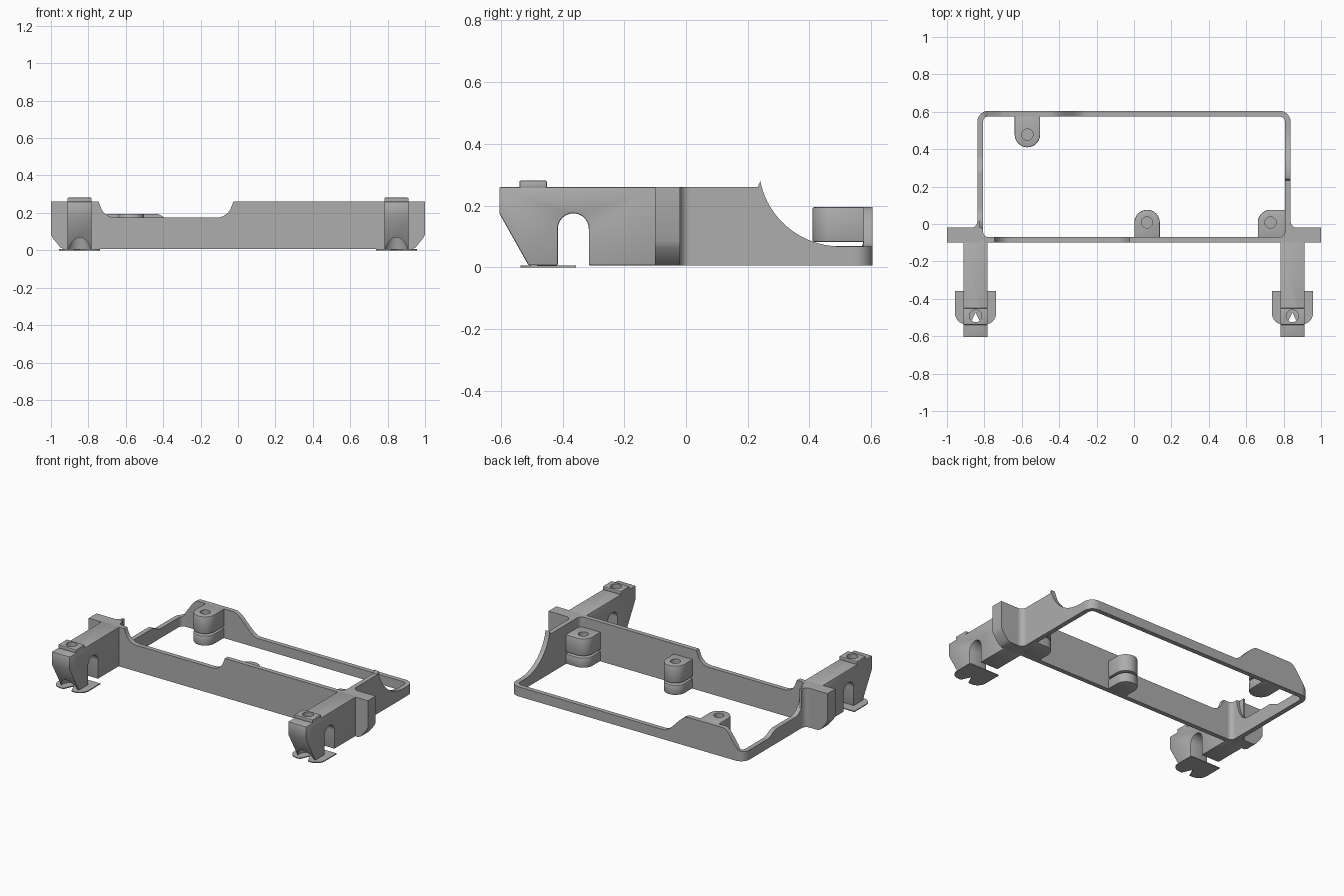
import bpy, bmesh
from math import sin, cos, pi, sqrt

if "Cube" in bpy.data.objects:
    bpy.data.objects.remove(bpy.data.objects["Cube"])

grey = bpy.data.materials.new("plain grey")
grey.use_nodes = True
grey.diffuse_color = (0.42, 0.42, 0.42, 1)
grey.node_tree.nodes["Principled BSDF"].inputs["Base Color"].default_value = (0.42, 0.42, 0.42, 1)

TOP, LOW = 0.26, 0.068      # high and low rim of the frame
WALL = 0.03


def finish(name, bm):
    bmesh.ops.recalc_face_normals(bm, faces=bm.faces)
    mesh = bpy.data.meshes.new(name)
    bm.to_mesh(mesh)
    bm.free()
    mesh.materials.append(grey)
    obj = bpy.data.objects.new(name, mesh)
    bpy.context.collection.objects.link(obj)
    return obj


def activate(obj):
    bpy.ops.object.select_all(action='DESELECT')
    obj.select_set(True)
    bpy.context.view_layer.objects.active = obj


def smooth(obj):
    activate(obj)
    bpy.ops.object.shade_smooth_by_angle(angle=0.6)


def prism(name, outline, lo, hi, place, bevel=0):
    """Extrude a 2D outline from lo to hi; place maps (a, b, depth) to xyz."""
    bm = bmesh.new()
    ends = [[bm.verts.new(place(a, b, d)) for a, b in outline] for d in (lo, hi)]
    for loop in ends:
        bm.faces.new(loop)
    for i in range(len(outline)):
        bm.faces.new((ends[0][i - 1], ends[0][i], ends[1][i], ends[1][i - 1]))
    obj = finish(name, bm)
    if bevel:
        mod = obj.modifiers.new("Bevel", 'BEVEL')
        mod.width, mod.segments, mod.angle_limit = bevel, 2, 0.7
        activate(obj)
        bpy.ops.object.modifier_apply(modifier=mod.name)
    return obj


def drill(obj, x, y, rings):
    """Cut a round hole whose (z, radius) profile is given by rings."""
    bm = bmesh.new()
    n = 32
    loops = [[bm.verts.new((x + r * cos(2 * pi * i / n), y + r * sin(2 * pi * i / n), z))
              for i in range(n)] for z, r in rings]
    bm.faces.new(loops[0])
    bm.faces.new(loops[-1])
    for a, b in zip(loops, loops[1:]):
        for i in range(n):
            bm.faces.new((a[i - 1], a[i], b[i], b[i - 1]))
    cutter = finish("hole_cutter", bm)
    cutter.hide_render = True
    mod = obj.modifiers.new("Hole", 'BOOLEAN')
    mod.operation, mod.solver, mod.object = 'DIFFERENCE', 'EXACT', cutter
    activate(obj)
    bpy.ops.object.modifier_apply(modifier=mod.name)
    bpy.data.objects.remove(cutter)


def arc(cx, cy, r, start, end, n=12):
    return [(cx + r * cos(start + (end - start) * i / n),
             cy + r * sin(start + (end - start) * i / n)) for i in range(n + 1)]


def ease(t):
    t = min(max(t, 0), 1)
    return t * t * (3 - 2 * t)


def flat(a, b, d):
    return (a, b, d)


# Frame: rounded rectangular wall with a varying rim
def rim(x, y):
    if y < -0.06:                                   # front wall with its notch
        d, r = min(x + 0.74, -0.03 - x), 0.085
        if d <= 0:
            return TOP
        return TOP - sqrt(r * r - max(r - d, 0) ** 2)
    if y > 0.56:                                    # back wall with a hump
        return LOW + 0.127 * ease((x + 0.82) / 0.13) * ease((-0.26 - x) / 0.18)
    if x > 0:                                       # swept curve
        if y < 0.235:
            return TOP
        return LOW if y > 0.5 else 0.333 - sqrt(0.265 ** 2 - (y - 0.5) ** 2)
    d = min(max((y + 0.02) / 0.1, 0), 1)            # quick drop, then a small step
    high = TOP - 0.16 * sqrt(1 - (1 - d) ** 2)
    return high - (0.1 - LOW) * ease((y - 0.27) / 0.09)


HX, Y0, Y1, R = 0.8375, -0.10, 0.605, 0.06
path = []
corners = [(HX - R, Y0 + R, -1), (HX - R, Y1 - R, 0), (R - HX, Y1 - R, 1), (R - HX, Y0 + R, 2)]
for k, (cx, cy, q) in enumerate(corners):
    turn = [(cx, cy, q * pi / 2 + pi / 2 * i / 10) for i in range(11)]
    path += turn
    nx, ny, _ = corners[(k + 1) % 4]
    steps = int((abs(nx - cx) + abs(ny - cy)) / 0.008)
    for i in range(1, steps):
        t = i / steps
        path.append((cx + (nx - cx) * t, cy + (ny - cy) * t, (q + 1) * pi / 2))

bm = bmesh.new()
rings = []
for cx, cy, a in path:
    ox, oy = cx + R * cos(a), cy + R * sin(a)
    ix, iy = cx + (R - WALL) * cos(a), cy + (R - WALL) * sin(a)
    h = rim(ox, oy)
    rings.append([bm.verts.new(p) for p in
                  ((ox, oy, 0.006), (ox, oy, h), (ix, iy, h), (ix, iy, 0.006))])
for i in range(len(rings)):
    for j in range(4):
        bm.faces.new((rings[i - 1][j - 1], rings[i - 1][j], rings[i][j], rings[i][j - 1]))
smooth(finish("frame_wall", bm))


# Screw posts: split into a drilled upper block and a lower block
def post(name, x, y, wall_y, reach=0):
    s = 1 if y > wall_y else -1
    r = 0.068
    if reach:
        outline = [(x - r, wall_y), (x + reach, wall_y), (x + reach, y + r)] + arc(x, y, r, pi / 2, pi)
    else:
        outline = [(x - r, wall_y), (x + r, wall_y)] + arc(x, y, r, 0, s * pi, 20)
    upper = prism(name + "_upper", outline, 0.082, 0.195, flat, 0.005)
    drill(upper, x, y, [(0.09, 0.03), (0.3, 0.03)])
    smooth(upper)
    smooth(prism(name + "_lower", outline, 0.006, 0.07, flat, 0.005))


post("back_post", -0.57, 0.478, Y1 - 0.015)
post("middle_post", 0.07, 0.008, Y0 + 0.015)
post("corner_post", 0.73, 0.008, Y0 + 0.015, 0.09)

# Mounting brackets on both sides
for side, s in (("left", 1), ("right", -1)):
    cx = s * 0.847

    wing = [(0.815, 0.006), (0.93, 0.006), (0.95, 0.015), (0.99, 0.065), (1.0, 0.085),
            (1.0, TOP), (0.815, TOP)]
    smooth(prism(side + "_wing", wing, -0.10, -0.02, lambda a, b, d: (s * a, d, b)))

    fillet = [(0.825, -0.03), (0.8725, -0.03)] + arc(0.8725, 0.015, 0.035, 1.5 * pi, pi) + [(0.825, 0.015)]
    smooth(prism(side + "_wing_fillet", fillet, 0.006, TOP, lambda a, b, d: (s * a, b, d)))

    leg = [(-0.085, 0.006), (-0.315, 0.006)] + arc(-0.365, 0.125, 0.05, 0, pi, 16)
    leg += [(-0.415, 0.006), (-0.51, 0.006), (-0.605, 0.175), (-0.605, TOP), (-0.085, TOP)]
    leg = prism(side + "_leg", leg, cx - 0.065, cx + 0.065, lambda a, b, d: (d, a, b), 0.005)
    drill(leg, cx, -0.492, [(-0.02, 0.064), (0, 0.064), (0.09, 0.05), (0.13, 0.033), (0.3, 0.033)])
    smooth(leg)

    # Raised pad around the screw hole
    pad = [(cx - 0.065, -0.54), (cx + 0.065, -0.54), (cx + 0.065, -0.45), (cx - 0.065, -0.45)]
    pad = prism(side + "_leg_pad", pad, TOP - 0.005, 0.281, flat, 0.005)
    drill(pad, cx, -0.492, [(0.2, 0.033), (0.3, 0.033)])
    smooth(pad)

    # Thin foot with rounded front corners and a V notch
    foot = [(cx - 0.11, -0.357)] + arc(cx - 0.05, -0.477, 0.06, pi, 1.5 * pi)
    foot += [(cx - 0.03, -0.537), (cx, -0.472), (cx + 0.03, -0.537)]
    foot += arc(cx + 0.05, -0.477, 0.06, 1.5 * pi, 2 * pi) + [(cx + 0.11, -0.357)]
    smooth(prism(side + "_foot_plate", foot, 0, 0.006, flat))
